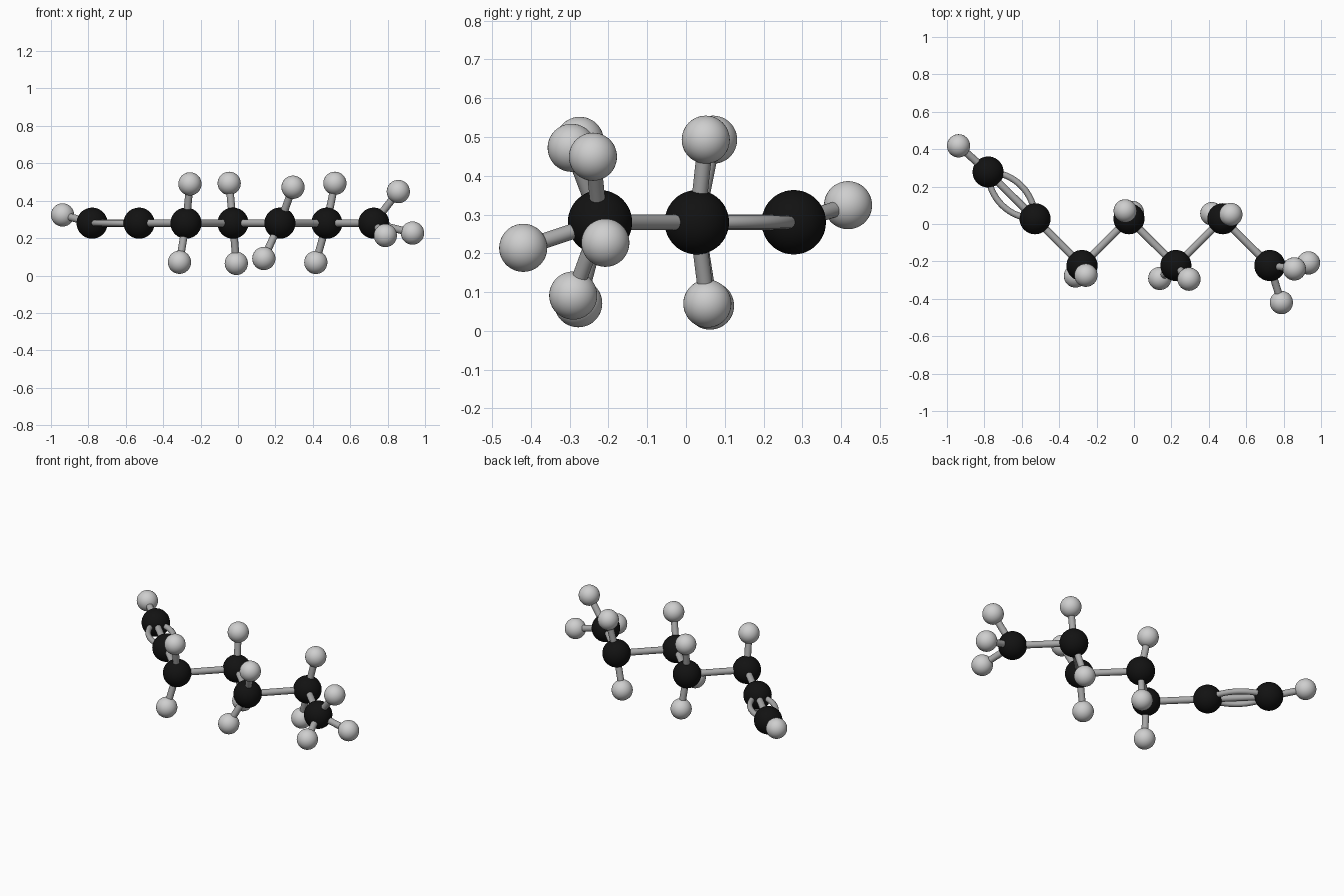
import bpy, math
from mathutils import Vector

if "Cube" in bpy.data.objects:
    bpy.data.objects.remove(bpy.data.objects["Cube"])

def material(name, v):
    m = bpy.data.materials.new(name)
    m.diffuse_color = (v, v, v, 1)
    m.use_nodes = True
    m.node_tree.nodes["Principled BSDF"].inputs["Base Color"].default_value = m.diffuse_color
    return m

BLACK = material("carbon black", 0.006)
WHITE = material("hydrogen light grey", 0.62)
GREY = material("bond grey", 0.4)

def finish(ob, name, mat):
    ob.name = name
    ob.data.materials.append(mat)

def atom(name, pos, r, mat):
    bpy.ops.mesh.primitive_uv_sphere_add(segments=40, ring_count=24, radius=r, location=pos)
    bpy.ops.object.shade_smooth()
    finish(bpy.context.object, name, mat)

def bond(name, a, b, r=0.02):
    a, b = Vector(a), Vector(b)
    d = b - a
    bpy.ops.mesh.primitive_cylinder_add(vertices=24, radius=r, depth=d.length, location=(a + b) / 2)
    ob = bpy.context.object
    ob.rotation_euler = d.to_track_quat('Z', 'Y').to_euler()
    bpy.ops.object.shade_smooth_by_angle(angle=math.radians(40))
    finish(ob, name, GREY)

def bent_bond(name, a, b, side, r=0.017, bulge=0.073, n=16):
    # shallow arc between two atoms, bulging sideways in the plane of the chain
    a, b = Vector(a), Vector(b)
    d = b - a
    half = d.length / 2
    R = (half * half + bulge * bulge) / (2 * bulge)
    ang = math.asin(half / R)
    u = d.normalized()
    v = Vector((-u.y, u.x, 0)) * side
    cu = bpy.data.curves.new(name, 'CURVE')
    cu.dimensions = '3D'
    cu.bevel_depth = r
    cu.bevel_resolution = 4
    sp = cu.splines.new('POLY')
    sp.points.add(n)
    for i in range(n + 1):
        t = ang * (2 * i / n - 1)
        p = (a + b) / 2 + u * R * math.sin(t) + v * (R * math.cos(t) - R + bulge)
        sp.points[i].co = (*p, 1)
    sp.use_smooth = True
    ob = bpy.data.objects.new(name, cu)
    bpy.context.collection.objects.link(ob)
    cu.materials.append(GREY)

# zigzag carbon chain
Z = 0.28
ys = [0.278, 0.028, -0.222, 0.028, -0.222, 0.028, -0.222]
carbons = [(-0.78 + 0.251 * i, y, Z) for i, y in enumerate(ys)]
for i, c in enumerate(carbons):
    atom(f"carbon_{i + 1}", c, 0.083, BLACK)
    if i:
        bond(f"chain_bond_{i}", carbons[i - 1], c)

# triple bond: two bent rods beside the straight one
for side in (1, -1):
    bent_bond(f"bent_bond_{'outer' if side > 0 else 'inner'}", carbons[0], carbons[1], side)

# hydrogens, listed by the carbon they sit on
hydrogens = {
    0: [(-0.938, 0.418, 0.324)],
    2: [(-0.257, -0.274, 0.490), (-0.313, -0.278, 0.071)],
    3: [(-0.047, 0.070, 0.493), (-0.009, 0.062, 0.065)],
    4: [(0.294, -0.295, 0.472), (0.138, -0.291, 0.091)],
    5: [(0.518, 0.051, 0.493), (0.416, 0.055, 0.070)],
    6: [(0.857, -0.240, 0.449), (0.933, -0.208, 0.227), (0.788, -0.420, 0.214)],
}
for i, hs in hydrogens.items():
    for k, h in enumerate(hs):
        atom(f"hydrogen_{i + 1}_{k + 1}", h, 0.062, WHITE)
        bond(f"hydrogen_bond_{i + 1}_{k + 1}", carbons[i], h)
